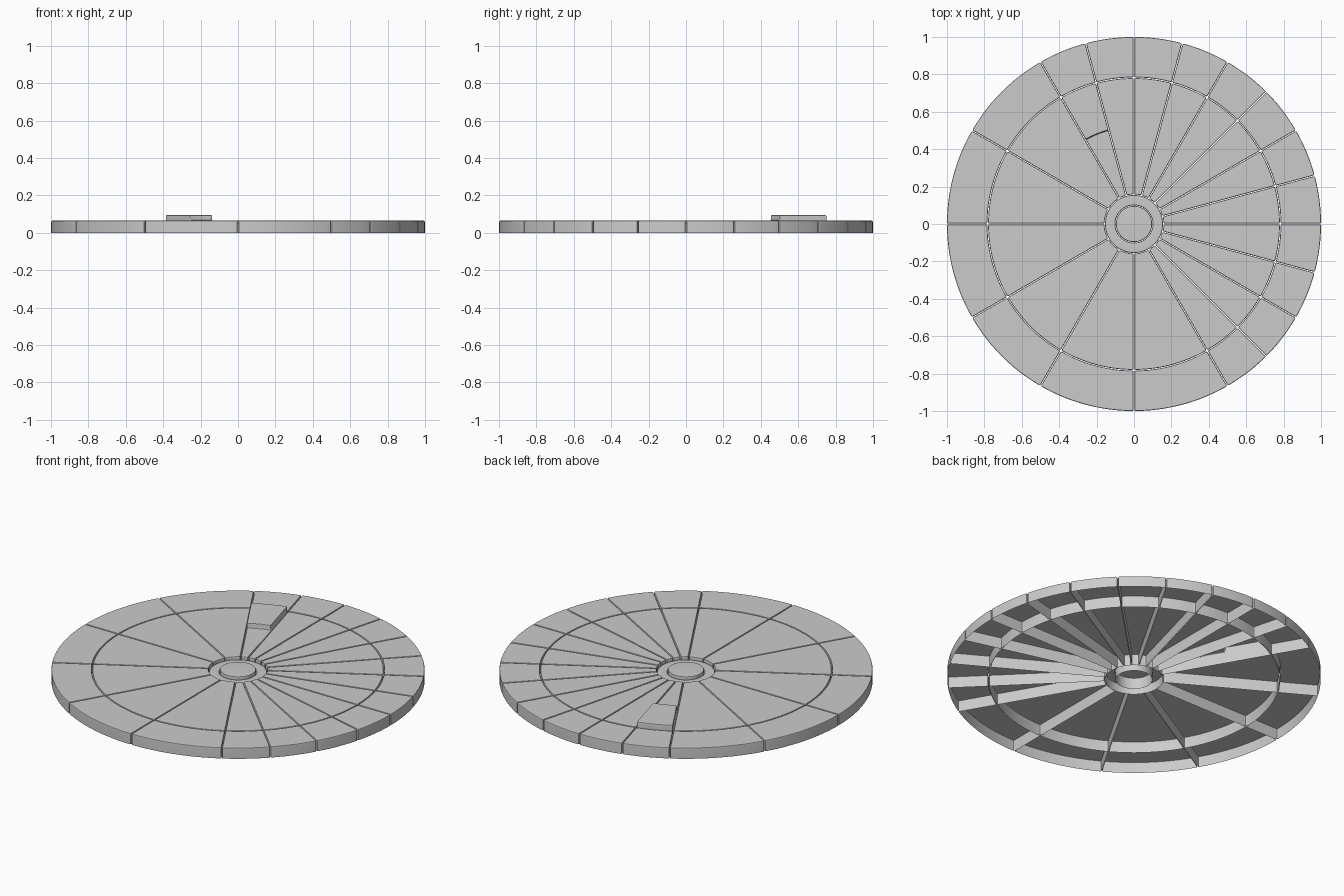
import bpy, bmesh
from math import asin, sin, cos, radians, pi, degrees
from mathutils import Vector, Matrix

if "Cube" in bpy.data.objects:
    bpy.data.objects.remove(bpy.data.objects["Cube"])

TOP = 0.065      # tile height
GAP = 0.002      # half gap between tiles
BEV = 0.007      # edge rounding
R_HUB, R_MID, R_OUT = 0.158, 0.782, 1.0


def finish(bm, name):
    """Orient the open shell outwards and turn it into a shaded object."""
    bmesh.ops.recalc_face_normals(bm, faces=bm.faces[:])
    bm.normal_update()
    top = max(bm.faces, key=lambda f: f.normal.z ** 2 * f.calc_area())
    if top.normal.z < 0:
        bmesh.ops.reverse_faces(bm, faces=bm.faces[:])
    me = bpy.data.meshes.new(name)
    bm.to_mesh(me)
    bm.free()
    ob = bpy.data.objects.new(name, me)
    bpy.context.collection.objects.link(ob)
    bpy.ops.object.select_all(action='DESELECT')
    ob.select_set(True)
    bpy.context.view_layer.objects.active = ob
    bpy.ops.object.shade_smooth_by_angle(angle=radians(35))
    wn = ob.modifiers.new("weighted_normals", 'WEIGHTED_NORMAL')
    wn.keep_sharp = True
    return ob


def tile(name, a0, a1, radii, lift=0.0):
    """Rounded ring sector, open below; the outermost band can be lifted."""
    bm = bmesh.new()
    arcs = []
    for r in radii:
        s, e = radians(a0) + asin(GAP / r), radians(a1) - asin(GAP / r)
        n = round((a1 - a0) / 15) * (2 if r < 0.3 else 6)
        arcs.append([bm.verts.new((r * cos(s + (e - s) * i / n),
                                   r * sin(s + (e - s) * i / n), TOP))
                     for i in range(n + 1)])
    faces = [bm.faces.new(outer + inner[::-1])
             for inner, outer in zip(arcs, arcs[1:])]
    # side walls down to the ground
    rim = [e for e in bm.edges if e.is_boundary]
    ret = bmesh.ops.extrude_edge_only(bm, edges=rim)
    for v in ret['geom']:
        if isinstance(v, bmesh.types.BMVert):
            v.co.z = 0
    # raised step
    if lift:
        last = faces[-1]
        ret = bmesh.ops.extrude_face_region(bm, geom=[last])
        for v in ret['geom']:
            if isinstance(v, bmesh.types.BMVert):
                v.co.z += lift
        if last.is_valid:
            bmesh.ops.delete(bm, geom=[last], context='FACES_ONLY')
    bmesh.ops.recalc_face_normals(bm, faces=bm.faces[:])
    bm.normal_update()
    sharp = [e for e in bm.edges
             if len(e.link_faces) == 2 and e.calc_face_angle(0) > radians(50)]
    bmesh.ops.bevel(bm, geom=sharp, offset=BEV, offset_type='OFFSET',
                    segments=2, profile=0.5, affect='EDGES', clamp_overlap=False)
    return finish(bm, name)


def lathe(name, profile, steps=64):
    """Revolve an (r, z) profile around z."""
    bm = bmesh.new()
    vs = [bm.verts.new((r, 0, z)) for r, z in profile]
    es = [bm.edges.new(p) for p in zip(vs, vs[1:])]
    bmesh.ops.spin(bm, geom=vs + es, axis=(0, 0, 1), cent=(0, 0, 0),
                   angle=2 * pi, steps=steps)
    bmesh.ops.remove_doubles(bm, verts=bm.verts[:], dist=1e-5)
    return finish(bm, name)


# Inner wedges and outer rim tiles: narrow (15 deg) and wide (30 deg) sectors
cuts = list(range(-60, 121, 15)) + [150, 180, 210, 240, 270, 300]
for i, (a0, a1) in enumerate(zip(cuts, cuts[1:])):
    if a0 == 105:   # wedge with the raised block
        tile("raised_wedge", a0, a1, [R_HUB, 0.52, R_MID - GAP], 0.03)
    else:
        tile(f"inner_wedge_{i}", a0, a1, [R_HUB, R_MID - GAP])
    tile(f"rim_tile_{i}", a0, a1, [R_MID + GAP, R_OUT])

# Hub ring, slightly sunk, and centre disc
k = BEV * 0.3
h = 0.05
lathe("hub_ring", [(0.155, 0), (0.155, h - BEV), (0.155 - k, h - k), (0.155 - BEV, h),
                   (0.1 + BEV, h), (0.1 + k, h - k), (0.1, h - BEV), (0.1, 0)])
lathe("centre_disc", [(0.097, 0), (0.097, TOP - BEV), (0.097 - k, TOP - k),
                      (0.097 - BEV, TOP), (0, TOP)])
